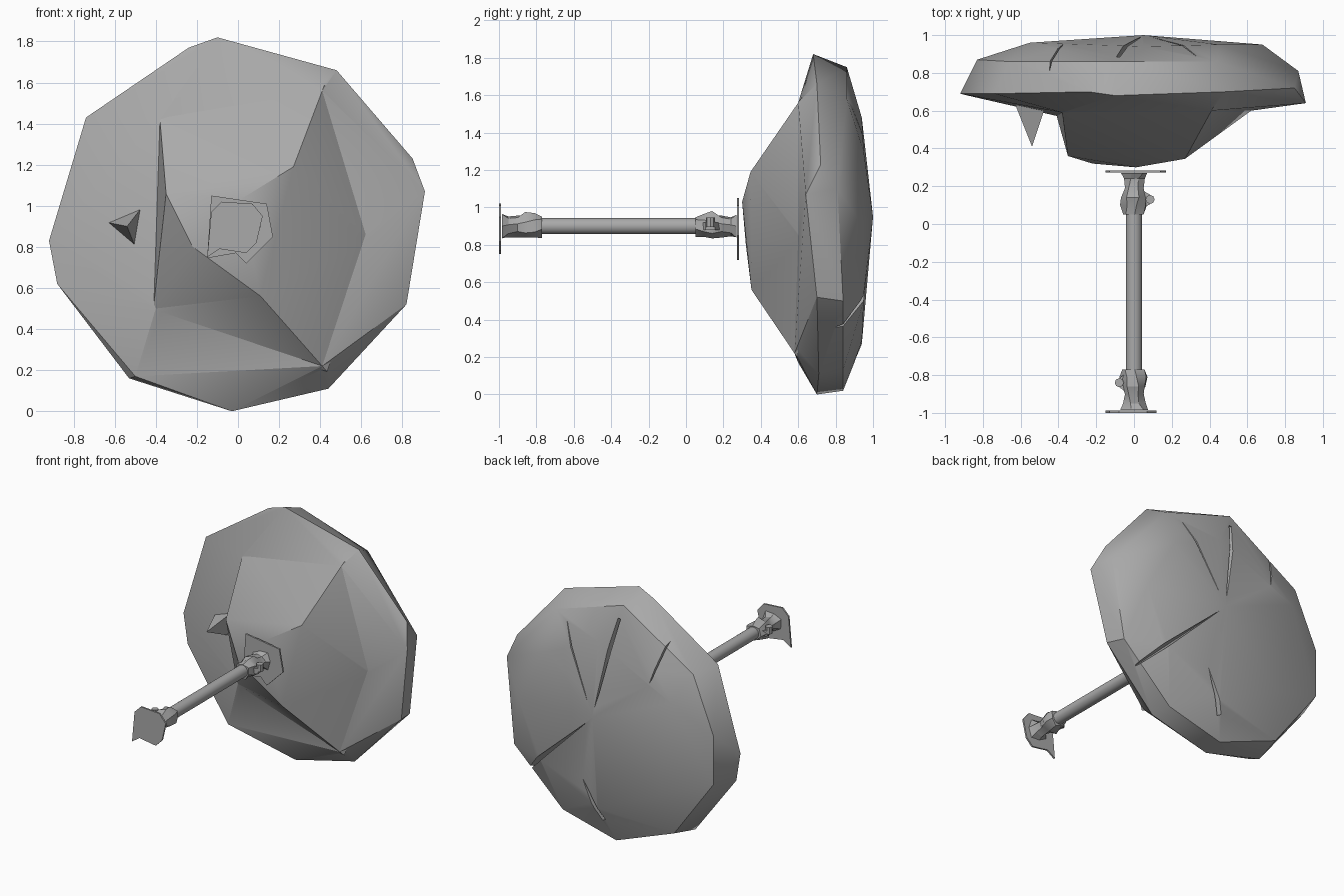
import bpy, bmesh, math
from mathutils import Vector, Matrix

if "Cube" in bpy.data.objects:
    bpy.data.objects.remove(bpy.data.objects["Cube"])

grey = bpy.data.materials.new("plain_grey")
grey.use_nodes = True
colour = (0.4, 0.4, 0.4, 1)
grey.diffuse_color = colour
grey.node_tree.nodes["Principled BSDF"].inputs["Base Color"].default_value = colour


def smooth(ob, angle):
    bpy.ops.object.select_all(action="DESELECT")
    ob.select_set(True)
    bpy.context.view_layer.objects.active = ob
    bpy.ops.object.shade_smooth_by_angle(angle=math.radians(angle))


def finish(name, bm, angle=30):
    bmesh.ops.recalc_face_normals(bm, faces=bm.faces)
    mesh = bpy.data.meshes.new(name)
    bm.to_mesh(mesh)
    bm.free()
    mesh.materials.append(grey)
    ob = bpy.data.objects.new(name, mesh)
    bpy.context.collection.objects.link(ob)
    smooth(ob, angle)
    return ob


def hull(name, points, angle=30):
    bm = bmesh.new()
    for p in points:
        bm.verts.new(p)
    res = bmesh.ops.convex_hull(bm, input=bm.verts)
    loose = {g for g in res["geom_interior"] + res["geom_unused"]
             if isinstance(g, bmesh.types.BMVert)}
    bmesh.ops.delete(bm, geom=list(loose), context="VERTS")
    return finish(name, bm, angle)


def combine(base, other, operation):
    mod = base.modifiers.new(operation, "BOOLEAN")
    mod.operation, mod.object, mod.solver = operation, other, "EXACT"
    bpy.context.view_layer.objects.active = base
    bpy.ops.object.modifier_apply(modifier=mod.name)
    bpy.data.objects.remove(other)


def lathe(name, profile, sides, twist=0.0, wobble=0.0):
    """Rings of (y, radius) along the rod, optionally uneven."""
    bm = bmesh.new()
    rings = []
    for k, (y, r) in enumerate(profile):
        ring = []
        for i in range(sides):
            a = math.tau * i / sides + twist * k
            q = r * (1 + wobble * math.sin(2.3 * i + 1.7 * k))
            ring.append(bm.verts.new((q * math.cos(a), y, 0.9 + q * math.sin(a))))
        rings.append(ring)
    for a, b in zip(rings, rings[1:]):
        for i in range(sides):
            j = (i + 1) % sides
            bm.faces.new((a[i], a[j], b[j], b[i]))
    bm.faces.new(rings[0])
    bm.faces.new(rings[-1])
    return finish(name, bm)


# Dish drum: widest rim, back edge, shallow back cone, front shoulder
rim = [(-.1, .68, 1.82), (.48, .7, 1.66), (.85, .72, 1.23), (.91, .64, 1.07),
       (.82, .7, .52), (.44, .71, .11), (-.03, .7, 0), (-.53, .65, .16),
       (-.88, .68, .62), (-.92, .69, .83), (-.74, .69, 1.43), (-.24, .7, 1.77)]
back_edge = [(-.1, .86, 1.75), (.44, .86, 1.58), (.87, .81, 1.1), (.79, .84, .5),
             (.4, .84, .13), (-.03, .84, .02), (-.5, .85, .2), (-.83, .87, .65),
             (-.83, .87, 1), (-.66, .86, 1.4)]
back_cone = [(.68, .95, .9), (.45, .95, 1.3), (.05, .94, 1.48), (-.55, .96, 1.2),
             (-.45, .955, .5), (.05, .94, .27), (.5, .95, .5), (.05, 1, .95)]
corners = [Vector(p) for p in ((-.38, .59, 1.42), (.41, .6, 1.56), (.41, .58, .22),
                               (-.4, .57, .5), (.62, .6, .84))]
dish = hull("dish", rim + back_edge + back_cone + corners + [(-.5, .6, .17)], 35)

# Raised front of the dish; its corners run slightly into the drum
front = [Vector(p) for p in ((-.35, .36, 1.06), (.27, .345, 1.19), (.11, .35, .56),
                             (-.22, .32, .8), (.27, .35, .9))]
sunk = [c + (c - f) * .08 for c, f in zip(corners, front)]
nose = hull("dish_nose", front[:4] + [(.01, .3, 1.03)] + sunk)
combine(dish, nose, "UNION")


# Thin radial creases in the back, each from one (x, z) point to another
def on_back(x, z, lift):
    r = math.hypot(x - .05, z - .95)
    return Vector((x, .995 - .09 * r - max(0, r - .6) * .38 + lift, z))


for inner, outer, width in (((.04, 1.02), (-.08, 1.66), .05), ((.1, .9), (.66, .36), .03),
                            ((.1, 1.05), (.33, 1.53), .03), ((-.37, 1.28), (-.45, 1.58), .03),
                            ((.16, .46), (.02, .18), .04)):
    a, b = on_back(*inner, 0), on_back(*outer, 0)
    side = (b - a).cross(Vector((0, 1, 0))).normalized() * width
    out = Vector((0, .1, 0))
    crease = hull("crease_cutter", [a + out, on_back(*inner, -.01), on_back(*outer, -.04),
                                    b + side + out, b - side * .4 + out])
    combine(dish, crease, "DIFFERENCE")
smooth(dish, 35)

# Small spike beside the front of the dish
hull("dish_spike", [(-.64, .66, .92), (-.47, .62, .99), (-.5, .63, .8), (-.54, .41, .9)], 20)

# Rod
lathe("rod", [(-.95, .043), (.24, .043)], 24)

# Uneven clamps at both ends of the rod
lathe("front_clamp", [(-.985, .075), (-.95, .055), (-.9, .055), (-.86, .07),
                      (-.81, .068), (-.77, .06)], 7, twist=.12, wobble=.15)
lathe("rear_clamp", [(.27, .07), (.24, .05), (.19, .055), (.14, .075),
                     (.1, .065), (.05, .055)], 7, twist=.12, wobble=.15)

# Clamp screws
for name, x, y in (("front_screw", -.078, -.84), ("rear_screw", .085, .13)):
    bm = bmesh.new()
    bmesh.ops.create_cone(bm, cap_ends=True, segments=8, radius1=.024, radius2=.024,
                          depth=.05, matrix=Matrix.Translation((x, y, .92)))
    finish(name, bm)
    hull(name + "_lug", [(x * (1 if tip else .5), y + sy * (.025 if tip else .05), .9 + sz * .02)
                         for tip in (True, False) for sy in (-1, 1) for sz in (-1, 1)])


# Flat plates closing both ends
def plate(name, y, outline):
    bm = bmesh.new()
    faces = [bm.faces.new([bm.verts.new((px, y, pz)) for px, pz in outline])]
    grown = bmesh.ops.extrude_face_region(bm, geom=faces)
    moved = [g for g in grown["geom"] if isinstance(g, bmesh.types.BMVert)]
    bmesh.ops.translate(bm, verts=moved, vec=(0, .012, 0))
    finish(name, bm)


plate("front_plate", -1, [(-.13, .97), (-.08, 1.02), (.07, 1.01), (.12, .95),
                          (.09, .82), (.04, .77), (-.09, .79), (-.15, .75)])
plate("rear_plate", .272, [(-.13, 1.05), (.14, 1.01), (.17, .85), (.04, .72),
                           (-.01, .77), (-.15, .745)])
